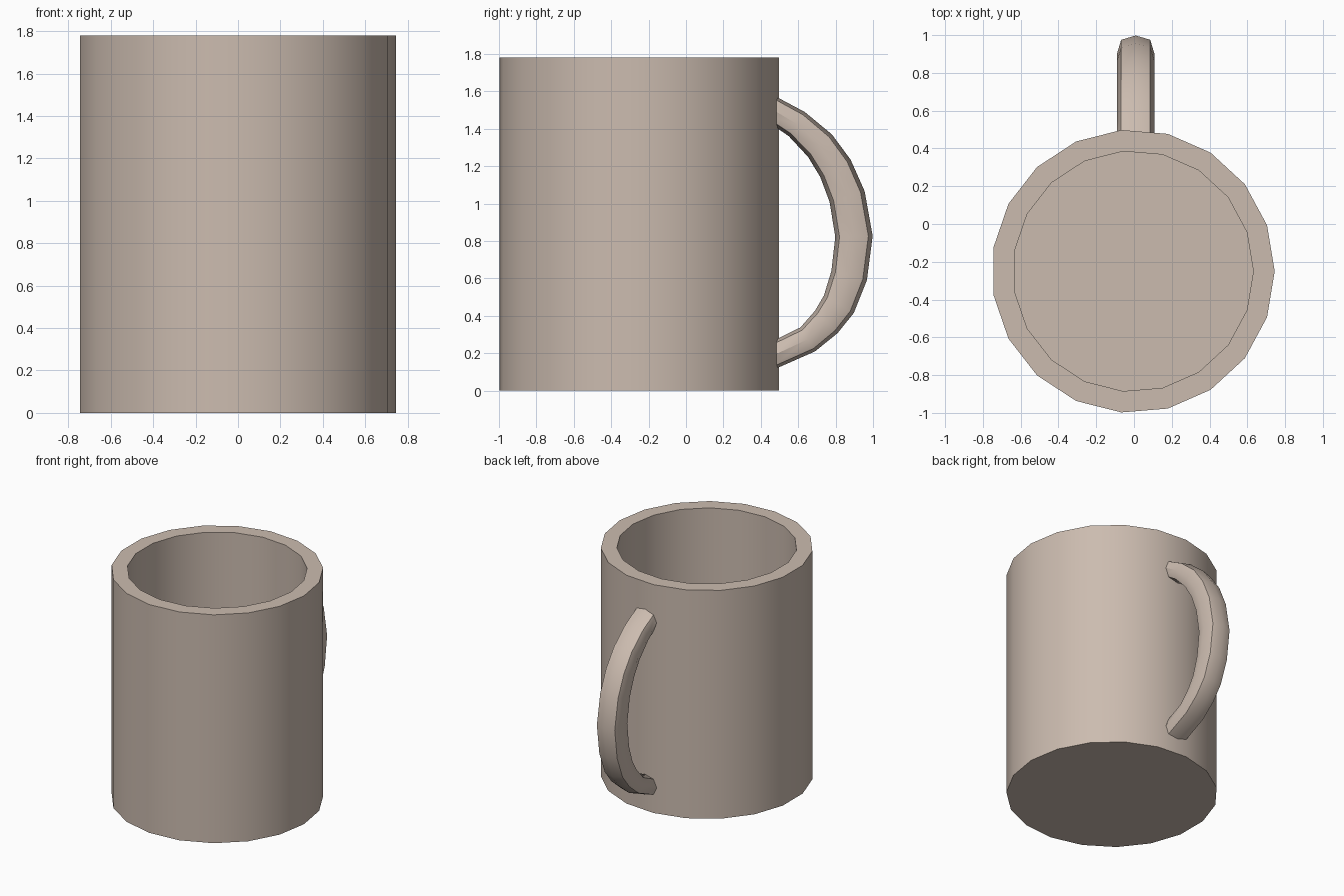
import bpy, bmesh, math
from mathutils import Vector

if "Cube" in bpy.data.objects:
    bpy.data.objects.remove(bpy.data.objects["Cube"])

clay = bpy.data.materials.new("warm_beige")
clay.diffuse_color = (0.60, 0.50, 0.43, 1)
clay.use_nodes = True
clay.node_tree.nodes["Principled BSDF"].inputs["Base Color"].default_value = clay.diffuse_color


def finish(name, bm):
    bmesh.ops.recalc_face_normals(bm, faces=bm.faces)
    mesh = bpy.data.meshes.new(name)
    bm.to_mesh(mesh)
    bm.free()
    mesh.materials.append(clay)
    ob = bpy.data.objects.new(name, mesh)
    bpy.context.collection.objects.link(ob)
    bpy.ops.object.select_all(action='DESELECT')
    ob.select_set(True)
    bpy.context.view_layer.objects.active = ob
    bpy.ops.object.shade_smooth_by_angle(angle=math.radians(42))


def skin(bm, rings):
    """Join successive closed rings with quads and cap both ends."""
    loops = [[bm.verts.new(p) for p in ring] for ring in rings]
    n = len(loops[0])
    for a, b in zip(loops, loops[1:]):
        for i in range(n):
            j = (i + 1) % n
            bm.faces.new((a[i], a[j], b[j], b[i]))
    bm.faces.new(loops[0])
    bm.faces.new(loops[-1])


# Cup body: 19-sided profile going up the outside and down the inside
SIDES = 19
profile = [(0.75, 0), (0.75, 1.78), (0.637, 1.78), (0.637, 0.11)]
bm = bmesh.new()
skin(bm, [[(-0.005 + r * math.cos(2 * math.pi * i / SIDES),
            -0.25 + r * math.sin(2 * math.pi * i / SIDES), z)
           for i in range(SIDES)] for r, z in profile])
finish("cup_body", bm)

# Handle: outer edge (y, z) and radial thickness, tapering towards the ends
outer = [(0.47, 1.578, 0.135), (0.635, 1.49, 0.155), (0.78, 1.37, 0.175),
         (0.88, 1.235, 0.187), (0.955, 1.067, 0.196), (0.998, 0.827, 0.2),
         (0.967, 0.59, 0.196), (0.897, 0.415, 0.185), (0.81, 0.307, 0.17),
         (0.69, 0.21, 0.15), (0.47, 0.113, 0.14)]
# Eight-point rounded square section
section = [(1, 0), (0.77, 0.77), (0, 1), (-0.77, 0.77),
           (-1, 0), (-0.77, -0.77), (0, -1), (0.77, -0.77)]
pts = [Vector((0, y, z)) for y, z, t in outer]
rings = []
for k, p in enumerate(pts):
    before = (p - pts[k - 1]).normalized() if k else Vector()
    after = (pts[k + 1] - p).normalized() if k < len(pts) - 1 else Vector()
    d = (before + after).normalized()
    normal = Vector((0, -d.z, d.y))
    half = outer[k][2] / 2
    centre = p - normal * half
    rings.append([centre + normal * half * v + Vector((0.009 + 0.1 * u, 0, 0))
                  for u, v in section])
bm = bmesh.new()
skin(bm, rings)
finish("handle", bm)
